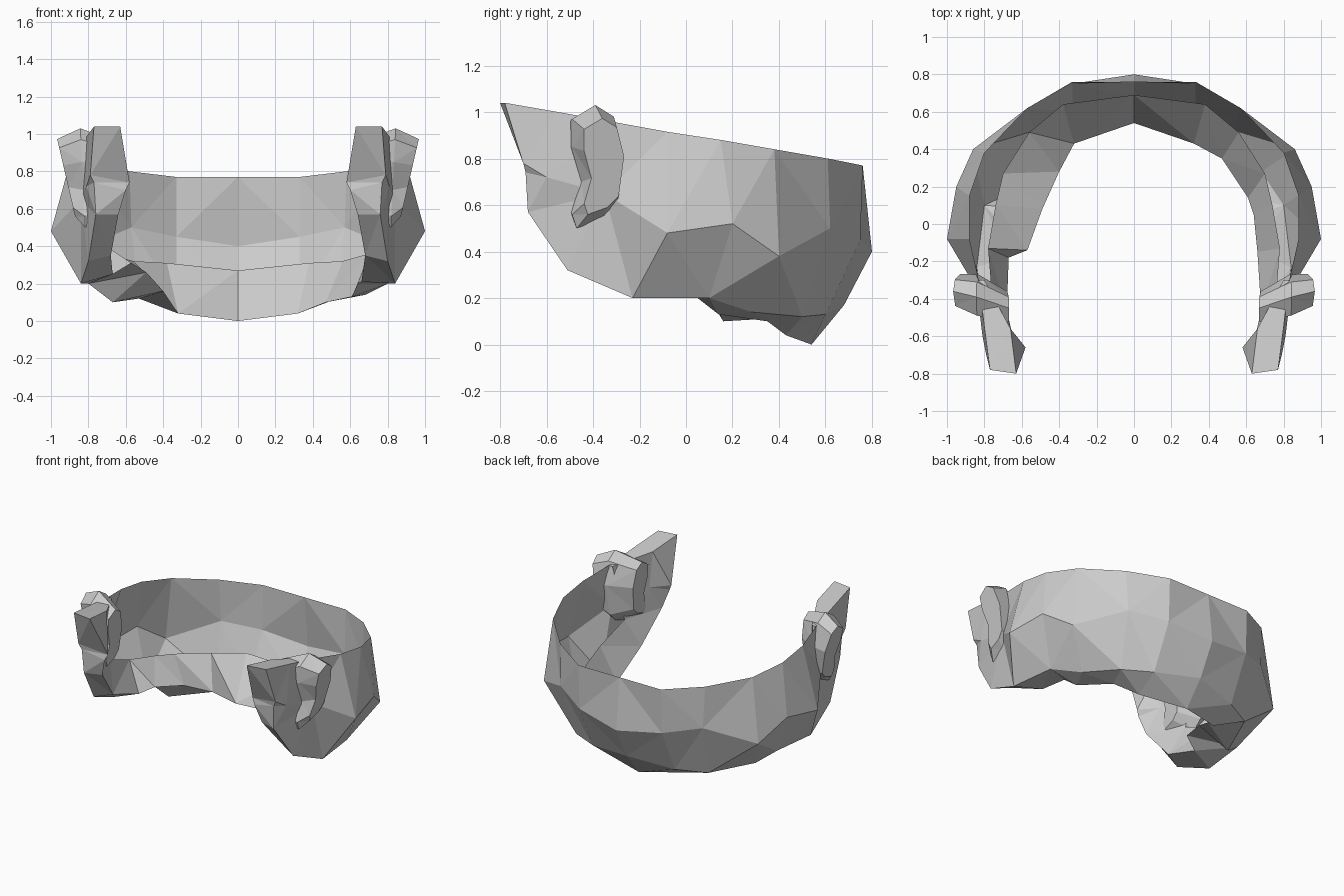
import bpy, bmesh

if "Cube" in bpy.data.objects:
    bpy.data.objects.remove(bpy.data.objects["Cube"])

# Cross-sections of the wrap-around band, nape to front tip (right half):
# top edge, outer crease, outer bottom, inner lip, inner free edge
SECTIONS = [
    [(0, .76, .77), (0, .80, .40), (0, .68, .17), (0, .54, 0), (0, .69, .27)],
    [(.33, .76, .77), (.33, .75, .45), (.33, .60, .13), (.32, .43, .04), (.38, .64, .31)],
    [(.58, .61, .80), (.57, .62, .50), (.53, .50, .12), (.47, .35, .10), (.56, .49, .32)],
    [(.80, .38, .84), (.86, .40, .38), (.68, .28, .14), (.61, .14, .13), (.70, .27, .36)],
    [(.88, .15, .88), (.95, .20, .52), (.80, .10, .20), (.64, .05, .20), (.74, .10, .40)],
    [(.88, -.08, .915), (1.0, -.08, .48), (.84, -.23, .20), (.66, -.15, .21), (.78, -.13, .45)],
    [(.83, -.30, .955), (.84, -.35, .65), (.80, -.51, .32), (.68, -.46, .35), (.76, -.38, .55)],
    [(.80, -.55, 1.0), (.81, -.60, .72), (.76, -.68, .57), (.64, -.64, .57), (.68, -.55, .74)],
    [(.77, -.78, 1.04), (.79, -.70, .78), (.77, -.69, .74), (.60, -.67, .70), (.58, -.66, .74)],
]
# inner top edge where the front tips become thick
INNER_TOP = {7: (.66, -.56, 1.0), 8: (.63, -.80, 1.04)}
SOLID_FROM = 6
# the left side has a drooping lock and wider inner lip
LEFT_CHANGES = {(2, 3): (.40, .28, .16), (3, 2): (.67, .16, .10), (3, 3): (.49, .08, .26),
                (4, 3): (.57, -.14, .31), (5, 3): (.67, -.18, .25)}


def finish(bm, name):
    bmesh.ops.remove_doubles(bm, verts=bm.verts[:], dist=.0005)
    bmesh.ops.triangulate(bm, faces=bm.faces[:])
    bmesh.ops.recalc_face_normals(bm, faces=bm.faces[:])
    mesh = bpy.data.meshes.new(name)
    bm.to_mesh(mesh)
    bm.free()
    obj = bpy.data.objects.new(name, mesh)
    bpy.context.collection.objects.link(obj)
    return obj


def loft(bm, rings, cap_start, cap_end, solid_from=0):
    # before solid_from the section stays open on the inside (last two strips)
    rows = [[bm.verts.new(p) for p in ring] for ring in rings]
    n = len(rows[0])
    for k, (a, b) in enumerate(zip(rows, rows[1:])):
        for i in range(n if k >= solid_from else n - 2):
            j = (i + 1) % n
            bm.faces.new((a[i], a[j], b[j], b[i]))
    if cap_start:
        bm.faces.new(rows[0])
    if cap_end:
        bm.faces.new(rows[-1])
    for v in [v for v in bm.verts if not v.link_faces]:
        bm.verts.remove(v)


# Band: mirrored loft of the sections
band = bmesh.new()
for side in (1, -1):
    rings = []
    for k, sec in enumerate(SECTIONS):
        pts = list(sec)
        if side < 0:
            pts = [LEFT_CHANGES.get((k, i), p) for i, p in enumerate(pts)]
        t = pts[0]
        pts.append(INNER_TOP.get(k, (t[0] - .03, t[1], t[2])))
        rings.append([(x * side, y, z) for x, y, z in pts])
    loft(band, rings, False, True, SOLID_FROM)
finish(band, "hair_band")

# Ears: side outline lofted outwards and swept back
EAR = [(-.49, .97), (-.39, 1.03), (-.31, .98), (-.27, .82), (-.30, .60),
       (-.36, .54), (-.47, .50), (-.49, .56), (-.45, .70), (-.49, .85)]


def ear_ring(x, scale, flare, sweep):
    cy, cz = -.39, .77
    return [(x + flare * (z - cz), cy + sweep + (y - cy) * scale, cz + (z - cz) * scale)
            for y, z in EAR]


for side, name in ((1, "right_ear"), (-1, "left_ear")):
    bm = bmesh.new()
    rings = [ear_ring(.68, .75, -.05, -.06), ear_ring(.83, 1, .05, 0),
             ear_ring(.92, .78, .18, .03)]
    loft(bm, [[(x * side, y, z) for x, y, z in r] for r in rings], True, True)
    finish(bm, name)
